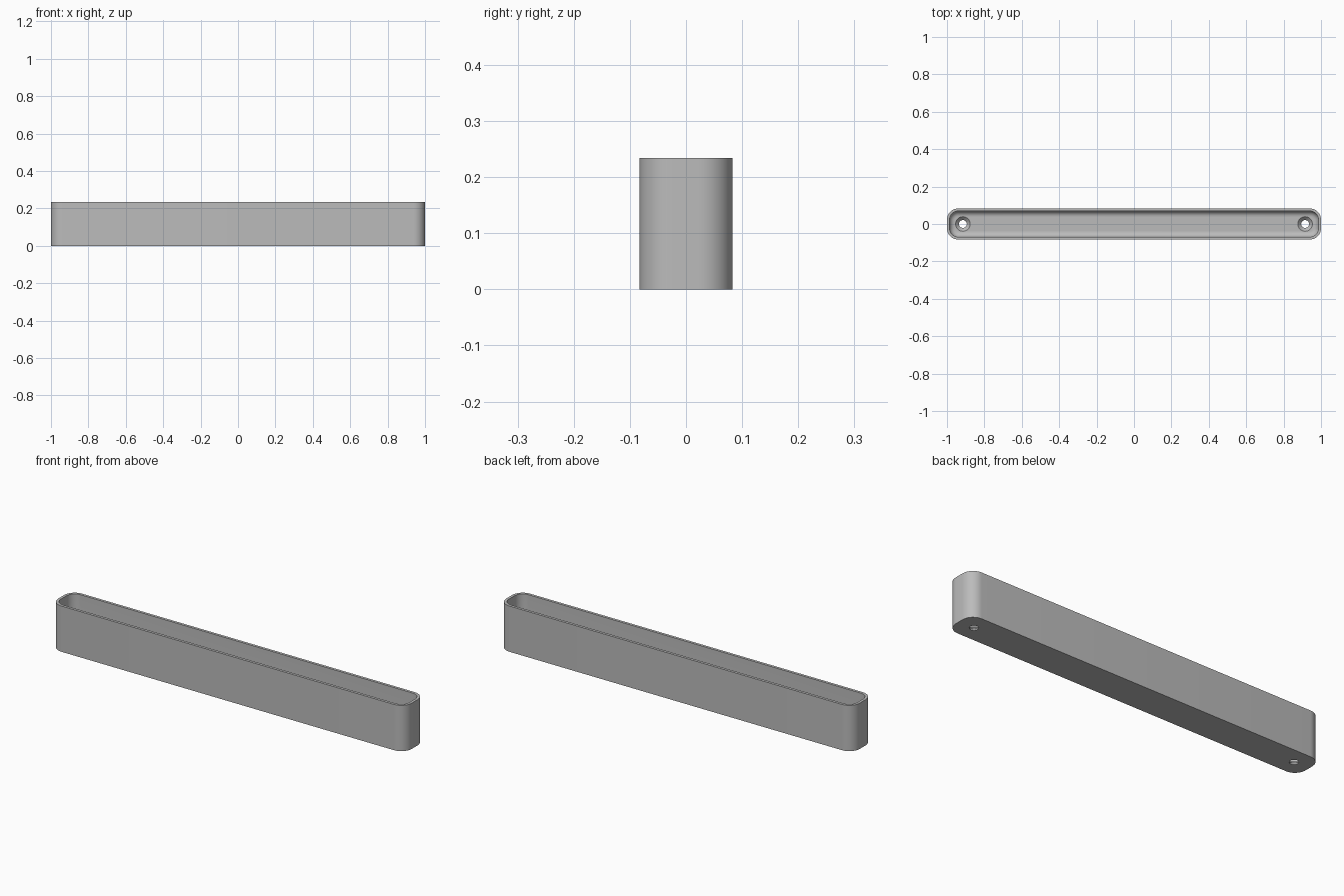
import bpy
import bmesh
from math import sin, cos, pi

LENGTH, WIDTH, HEIGHT = 2.0, 0.166, 0.234
CORNER = 0.06       # outer corner radius
WALL = 0.014
FLOOR = 0.025       # floor thickness
FILLET = 0.03       # inner floor fillet
HOLE_X = 0.915

default = bpy.data.objects.get("Cube")
if default:
    bpy.data.objects.remove(default, do_unlink=True)

grey = bpy.data.materials.new("grey plastic")
grey.use_nodes = True
colour = (0.5, 0.5, 0.5, 1)
grey.diffuse_color = colour
grey.node_tree.nodes["Principled BSDF"].inputs["Base Color"].default_value = colour


def make_object(name, bm):
    bmesh.ops.recalc_face_normals(bm, faces=bm.faces)
    mesh = bpy.data.meshes.new(name)
    bm.to_mesh(mesh)
    bm.free()
    mesh.materials.append(grey)
    obj = bpy.data.objects.new(name, mesh)
    bpy.context.collection.objects.link(obj)
    return obj


def loft(name, rings):
    """Skin a stack of closed point rings and cap both ends."""
    bm = bmesh.new()
    loops = [[bm.verts.new(p) for p in ring] for ring in rings]
    n = len(loops[0])
    for a, b in zip(loops, loops[1:]):
        for i in range(n):
            j = (i + 1) % n
            bm.faces.new((a[i], a[j], b[j], b[i]))
    bm.faces.new(loops[0])
    bm.faces.new(loops[-1])
    return make_object(name, bm)


def rounded_ring(inset, z, steps=12):
    """Rounded rectangle, moved inwards from the outer outline."""
    r = CORNER - inset
    cx, cy = LENGTH / 2 - CORNER, WIDTH / 2 - CORNER
    points = []
    for quarter, (sx, sy) in enumerate(((1, 1), (-1, 1), (-1, -1), (1, -1))):
        for i in range(steps + 1):
            a = (quarter + i / steps) * pi / 2
            points.append((sx * cx + r * cos(a), sy * cy + r * sin(a), z))
    return points


def circle(x, r, z, sides=32):
    return [(x + r * cos(2 * pi * i / sides), r * sin(2 * pi * i / sides), z)
            for i in range(sides)]


# Tray body: outer wall, rim, inner wall and filleted floor
rings = [rounded_ring(0, 0), rounded_ring(0, HEIGHT), rounded_ring(WALL, HEIGHT)]
for i in range(9):
    a = i / 8 * pi / 2
    rings.append(rounded_ring(WALL + FILLET * (1 - cos(a)),
                              FLOOR + FILLET * (1 - sin(a))))
tray = loft("tray", rings)

# Countersunk screw holes
cutters = []
for side in (-1, 1):
    x = side * HOLE_X
    cutter = loft("screw_hole_cutter", [
        circle(x, 0.021, -0.02), circle(x, 0.021, FLOOR - 0.018),
        circle(x, 0.039, FLOOR), circle(x, 0.039, FLOOR + 0.05)])
    cutter.hide_render = True
    cut = tray.modifiers.new("screw hole", 'BOOLEAN')
    cut.operation = 'DIFFERENCE'
    cut.solver = 'EXACT'
    cut.object = cutter
    cutters.append(cutter)

bpy.context.view_layer.objects.active = tray
tray.select_set(True)
for modifier in list(tray.modifiers):
    bpy.ops.object.modifier_apply(modifier=modifier.name)
for cutter in cutters:
    bpy.data.objects.remove(cutter, do_unlink=True)
bpy.ops.object.select_all(action='DESELECT')
tray.select_set(True)
bpy.ops.object.shade_smooth_by_angle(angle=pi / 6)
